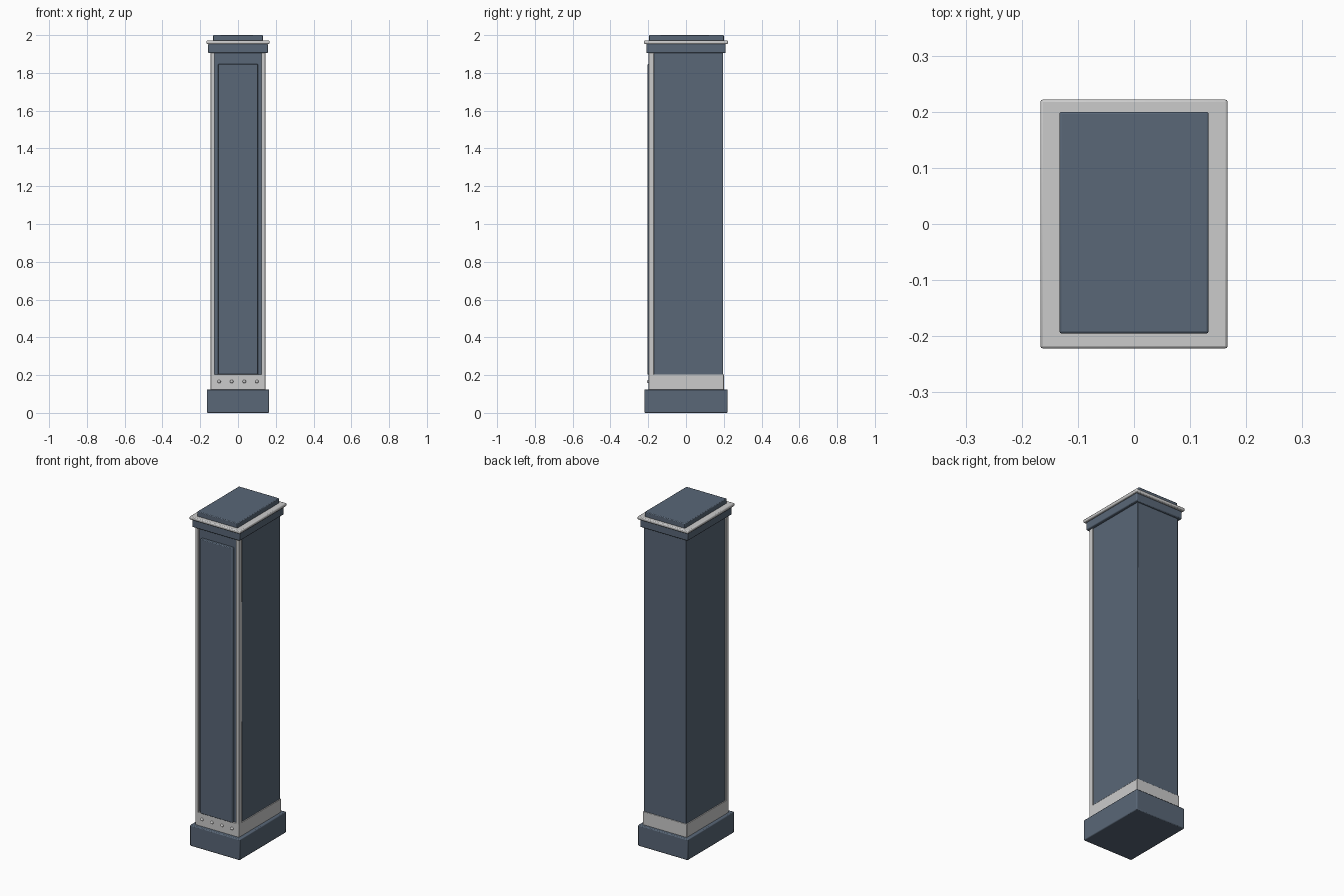
import bpy, math

if "Cube" in bpy.data.objects:
    bpy.data.objects.remove(bpy.data.objects["Cube"])

slate = bpy.data.materials.new("slate")
slate.diffuse_color = (0.10, 0.135, 0.185, 1)
slate.use_nodes = True
slate.node_tree.nodes["Principled BSDF"].inputs["Base Color"].default_value = slate.diffuse_color


def finish(ob, name, mat):
    ob.name = name
    if mat:
        ob.data.materials.append(mat)
    bpy.ops.object.shade_smooth_by_angle(angle=math.radians(30))


def box(name, x, y, z, mat=None, bevel=0.004):
    """Bevelled box from (min, max) ranges along each axis."""
    bpy.ops.mesh.primitive_cube_add(size=1, location=[sum(r) / 2 for r in (x, y, z)])
    ob = bpy.context.object
    ob.scale = [r[1] - r[0] for r in (x, y, z)]
    bpy.ops.object.transform_apply(location=False, rotation=False, scale=True)
    if bevel:
        m = ob.modifiers.new("bevel", 'BEVEL')
        m.width = bevel
        m.segments = 2
    finish(ob, name, mat)
    return ob


# plinth and metal kick band
box("plinth", (-.165, .165), (-.22, .22), (0, .125), slate, .005)
box("kick_band", (-.145, .145), (-.198, .2), (.122, .204), None, .002)

# main body and raised front panel
box("body", (-.14, .14), (-.188, .197), (.13, 1.91), slate, .002)
box("front_panel", (-.106, .106), (-.205, -.18), (.203, 1.846), slate, .004)

# metal trims on the front corners
for side, s in (("left", -1), ("right", 1)):
    xs = sorted((s * .124, s * .145))
    box(f"corner_trim_{side}", xs, (-.198, -.17), (.2, 1.908), None, .002)

# cornice, metal plate and top slab
box("cornice", (-.158, .158), (-.21, .21), (1.905, 1.953), slate, .005)
box("cornice_plate", (-.167, .167), (-.222, .222), (1.953, 1.971), None, .005)
box("top_slab", (-.133, .133), (-.195, .2), (1.968, 2.0), slate, .004)

# rivets across the kick band
for i in range(4):
    bpy.ops.mesh.primitive_uv_sphere_add(segments=16, ring_count=8, radius=.009,
                                         location=(-.1 + i * .0667, -.198, .166))
    finish(bpy.context.object, f"rivet_{i + 1}", None)
